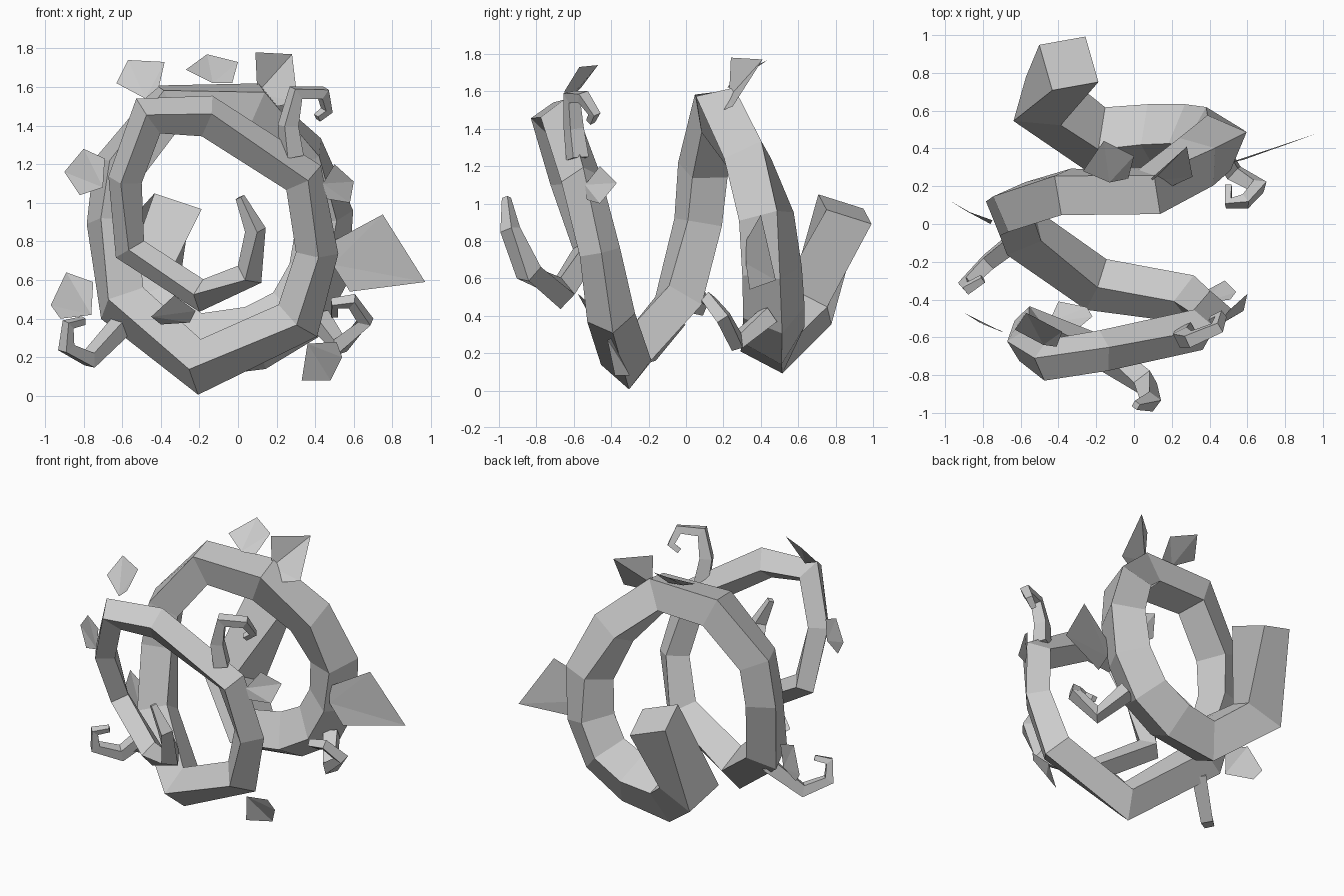
import bpy, math
from mathutils import Vector


def make_object(name, verts, faces):
    mesh = bpy.data.meshes.new(name)
    mesh.from_pydata([tuple(v) for v in verts], [], faces)
    mesh.update()
    obj = bpy.data.objects.new(name, mesh)
    bpy.context.collection.objects.link(obj)
    return obj


def sweep(name, path, centre=None):
    """Four-sided tube through (x, y, z, half_diagonal, roll_degrees) points."""
    pts = [Vector(p[:3]) for p in path]
    mid = centre or sum(pts, Vector()) / len(pts)
    verts, faces, last = [], [], len(pts) - 1
    for i, p in enumerate(pts):
        a = (p - pts[i - 1]).normalized() if i > 0 else Vector()
        b = (pts[i + 1] - p).normalized() if i < last else Vector()
        t = (a + b).normalized()
        out = p - mid
        if centre:
            out.y = 0
        n = (out - t * out.dot(t)).normalized()
        s = t.cross(n)
        for k in range(4):
            ang = math.radians(path[i][4] + 90 * k)
            verts.append(p + (n * math.cos(ang) + s * math.sin(ang)) * path[i][3])
    for i in range(last):
        for k in range(4):
            j = (k + 1) % 4
            faces.append((4 * i + k, 4 * i + j, 4 * i + 4 + j, 4 * i + 4 + k))
    faces += [(3, 2, 1, 0), tuple(4 * last + k for k in range(4))]
    return make_object(name, verts, faces)


# Main vine: thick cut end at the back, coiling twice towards the front
vine = [
    (-.345, .85, .97, .185, 42), (-.48, .65, .46, .19, 38),
    (-.21, .455, .26, .18, 20), (.09, .465, .30, .175, 15), (.30, .47, .42, .17, 15),
    (.42, .46, .64, .165, 15), (.45, .43, .93, .16, 20),
    (.33, .33, 1.24, .155, 25), (.08, .17, 1.50, .15, 35),
    (-.36, .17, 1.50, .15, 35), (-.62, .09, 1.18, .145, 25),
    (-.655, .065, .90, .14, 25), (-.60, -.04, .48, .145, 20),
    (-.20, -.32, .15, .145, 8), (.31, -.40, .39, .13, 5),
    (.41, -.46, .74, .11, 5), (.34, -.56, 1.13, .11, 5),
    (-.16, -.67, 1.45, .11, 5), (-.465, -.72, 1.45, .11, 5),
    (-.585, -.64, 1.12, .09, 5), (-.56, -.52, .76, .085, 5),
    (-.19, -.67, .52, .085, 5), (.06, -.84, .63, .075, 5),
    (.09, -.94, .86, .055, 5), (.01, -.96, 1.03, .025, 5)]
sweep("main_vine", vine, Vector((-.1, 0, .8)))

# Hooked tendrils, tapering to the tip
tendrils = {
    "tendril_top": [(.28, -.58, 1.24), (.26, -.60, 1.40), (.30, -.61, 1.57),
                    (.44, -.55, 1.57), (.46, -.49, 1.48), (.41, -.51, 1.44)],
    "tendril_right": [(.42, .44, .40), (.53, .27, .26), (.66, .20, .39),
                      (.59, .12, .49), (.50, .11, .48), (.50, .20, .42)],
    "tendril_left": [(-.59, -.06, .38), (-.77, -.20, .19), (-.89, -.32, .25),
                     (-.88, -.34, .37), (-.80, -.29, .39)]}
for name, pts in tendrils.items():
    sweep(name, [(*p, .065 - .04 * i / (len(pts) - 1), 45) for i, p in enumerate(pts)])

# Folded five-point leaves
leaves = {
    "leaf_top_right": [(.10, .23, 1.57), (.20, .20, 1.50), (.31, .25, 1.52), (.28, .41, 1.77), (.09, .24, 1.78)],
    "leaf_top_middle": [(-.13, .22, 1.62), (-.03, .24, 1.62), (0, .36, 1.73), (-.16, .44, 1.77), (-.27, .28, 1.69)],
    "leaf_top_left": [(-.48, -.64, 1.54), (-.41, -.65, 1.60), (-.38, -.57, 1.73), (-.57, -.47, 1.74), (-.63, -.56, 1.62)],
    "leaf_upper_left": [(-.70, -.57, 1.08), (-.69, -.57, 1.23), (-.80, -.53, 1.28), (-.90, -.47, 1.16), (-.82, -.52, 1.04)],
    "leaf_lower_left": [(-.76, .00, .42), (-.75, .02, .59), (-.89, .07, .64), (-.97, .12, .47), (-.92, .09, .40)],
    "leaf_upper_right": [(.44, -.54, 1.10), (.50, -.46, 1.20), (.60, -.37, 1.11), (.58, -.46, 1.00), (.46, -.53, 1.02)],
    "leaf_large_right": [(.49, .32, .68), (.58, .34, .54), (.97, .48, .59), (.75, .40, .94), (.49, .32, .80)],
    "leaf_lower_right": [(.36, -.42, .27), (.51, -.40, .28), (.54, -.36, .20), (.48, -.30, .08), (.33, -.38, .08)],
    "leaf_inner": [(-.45, -.52, .41), (-.33, -.58, .52), (-.22, -.49, .44), (-.25, -.44, .38), (-.40, -.41, .37)]}
for name, pts in leaves.items():
    make_object(name, pts, [(0, 1, 2), (0, 2, 3), (0, 3, 4)])
